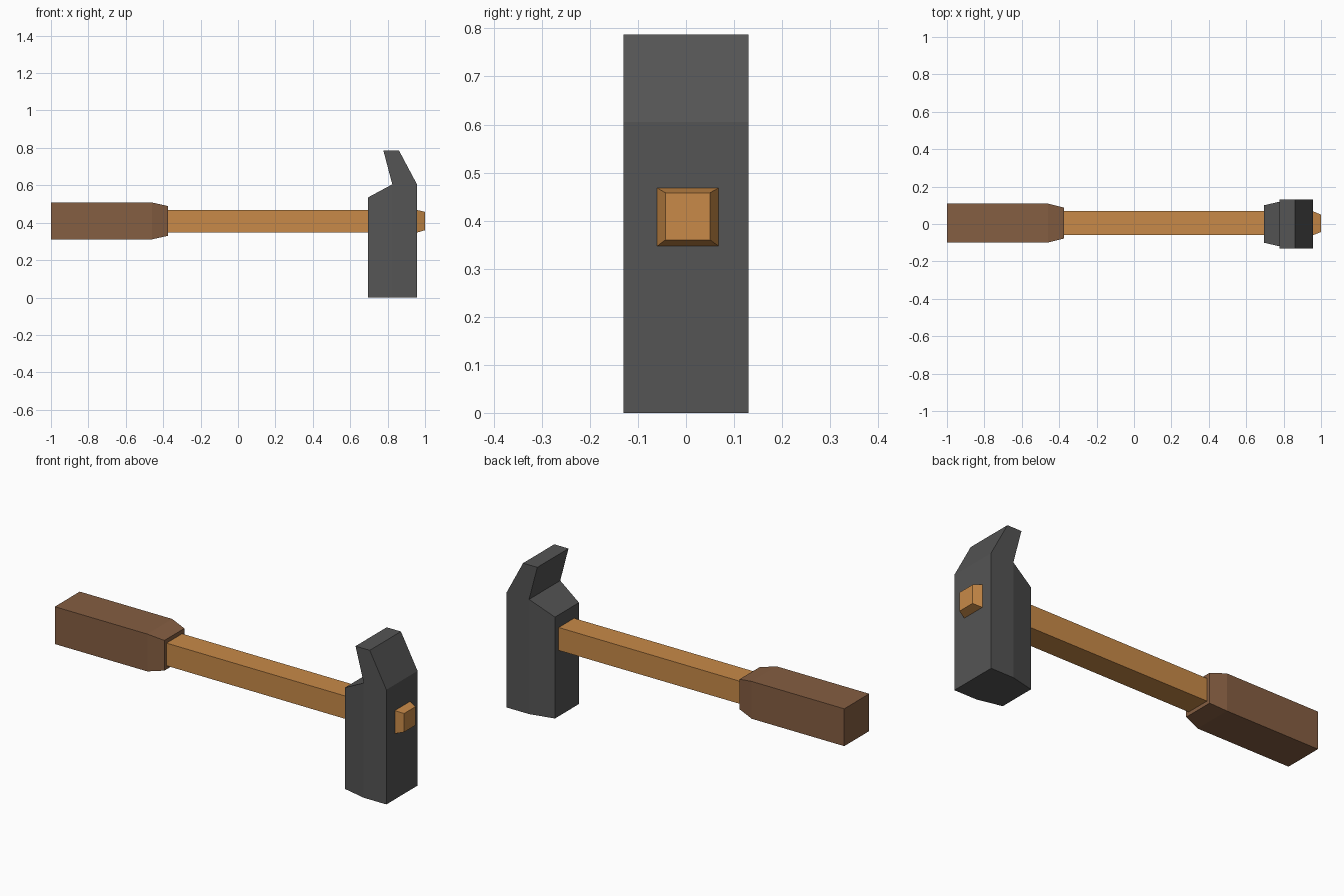
import bpy
import bmesh

if "Cube" in bpy.data.objects:
    bpy.data.objects.remove(bpy.data.objects["Cube"])


def material(name, color):
    m = bpy.data.materials.new(name)
    m.diffuse_color = (*color, 1)
    m.use_nodes = True
    m.node_tree.nodes["Principled BSDF"].inputs["Base Color"].default_value = m.diffuse_color
    return m


def finish(name, bm, mat):
    bmesh.ops.recalc_face_normals(bm, faces=bm.faces)
    mesh = bpy.data.meshes.new(name)
    bm.to_mesh(mesh)
    bm.free()
    mesh.materials.append(mat)
    obj = bpy.data.objects.new(name, mesh)
    bpy.context.collection.objects.link(obj)
    return obj


def loft(name, sections, mat):
    """Rectangular bar along x; sections are (x, y0, y1, z0, z1)."""
    bm = bmesh.new()
    rings = [[bm.verts.new((x, y, z)) for y, z in ((y0, z0), (y1, z0), (y1, z1), (y0, z1))]
             for x, y0, y1, z0, z1 in sections]
    for a, b in zip(rings, rings[1:]):
        for i in range(4):
            j = (i + 1) % 4
            bm.faces.new((a[i], a[j], b[j], b[i]))
    bm.faces.new(rings[0])
    bm.faces.new(rings[-1])
    return finish(name, bm, mat)


wood = material("light wood", (0.578, 0.254, 0.065))
brown = material("brown grip", (0.235, 0.112, 0.054))
iron = material("dark iron", (0.089, 0.089, 0.089))

# Shaft, poking through the head with a tapered tip
loft("shaft", [(-0.6, -0.06, 0.07, 0.349, 0.468),
               (0.957, -0.06, 0.068, 0.347, 0.468),
               (1.0, -0.043, 0.05, 0.36, 0.458)], wood)

# Grip with a narrowed front end
loft("grip", [(-1.0, -0.099, 0.109, 0.311, 0.508),
              (-0.46, -0.099, 0.109, 0.311, 0.508),
              (-0.375, -0.078, 0.088, 0.33, 0.489)], brown)

# Head: side profile as (x, z, half width), narrower toward the grip
profile = [(0.695, 0, 0.10), (0.825, 0, 0.13), (0.957, 0, 0.13), (0.957, 0.605, 0.13),
           (0.86, 0.787, 0.13), (0.777, 0.787, 0.13), (0.825, 0.605, 0.13), (0.695, 0.535, 0.10)]
side_faces = [(0, 1, 6, 7), (1, 2, 3, 6), (6, 3, 4, 5)]
bm = bmesh.new()
front, back = ([bm.verts.new((x, s * w, z)) for x, z, w in profile] for s in (-1, 1))
for side in (front, back):
    for f in side_faces:
        bm.faces.new([side[i] for i in f])
for i in range(len(profile)):
    j = (i + 1) % len(profile)
    bm.faces.new((front[i], front[j], back[j], back[i]))
finish("hammer_head", bm, iron)
